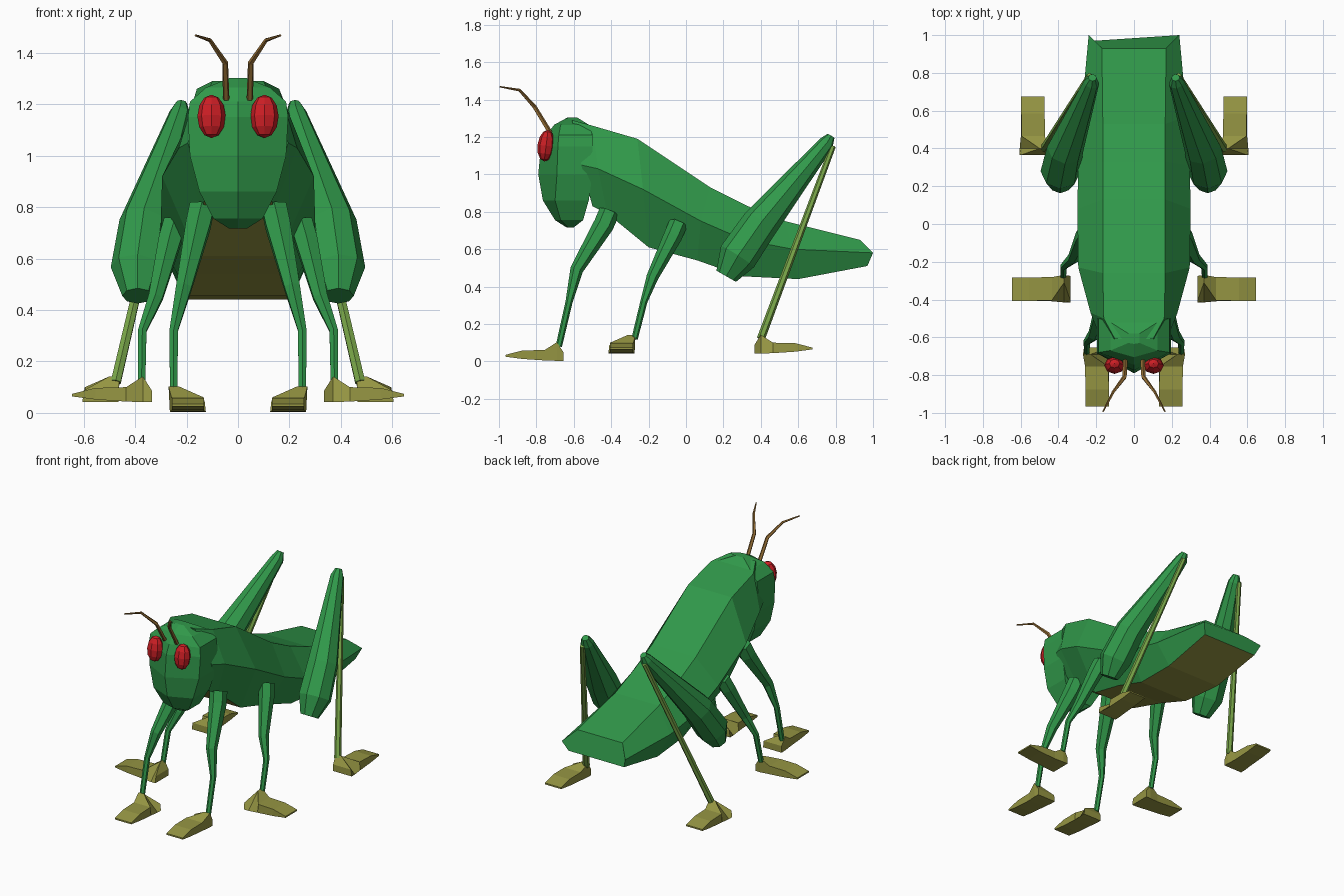
import bpy, bmesh, math
from mathutils import Vector, Matrix

if "Cube" in bpy.data.objects:
    bpy.data.objects.remove(bpy.data.objects["Cube"])


def mat(name, r, g, b):
    m = bpy.data.materials.new(name)
    m.diffuse_color = (r, g, b, 1)
    m.use_nodes = True
    m.node_tree.nodes["Principled BSDF"].inputs["Base Color"].default_value = m.diffuse_color
    return m


GREEN = mat("leaf green", 0.030, 0.315, 0.068)
SHIN = mat("light green", 0.19, 0.38, 0.065)
OLIVE = mat("olive", 0.30, 0.30, 0.055)
RED = mat("eye red", 0.60, 0.013, 0.018)
BROWN = mat("antenna brown", 0.30, 0.155, 0.035)


def finish(name, bm, mats, mirror=True):
    bmesh.ops.recalc_face_normals(bm, faces=bm.faces)
    me = bpy.data.meshes.new(name)
    bm.to_mesh(me)
    bm.free()
    ob = bpy.data.objects.new(name, me)
    bpy.context.collection.objects.link(ob)
    for m in mats:
        me.materials.append(m)
    if mirror:
        ob.modifiers.new("mirror", 'MIRROR').use_axis = (True, False, False)
    return ob


def loft(rings):
    """Skin a list of equal-length point rings and cap both ends."""
    bm = bmesh.new()
    vs = [[bm.verts.new(p) for p in r] for r in rings]
    n = len(vs[0])
    for a, b in zip(vs, vs[1:]):
        for i in range(n):
            j = (i + 1) % n
            bm.faces.new((a[i], a[j], b[j], b[i]))
    bm.faces.new(vs[0])
    bm.faces.new(vs[-1])
    return bm


def tube(name, pts, material, sides=6):
    """Tapered limb through (x, y, z, radius) points, mirrored in x."""
    rings = []
    for i, (x, y, z, r) in enumerate(pts):
        t = (Vector(pts[min(i + 1, len(pts) - 1)][:3]) - Vector(pts[max(i - 1, 0)][:3])).normalized()
        u = t.cross(Vector((1, 0, 0))).normalized()
        v = t.cross(u)
        angles = [2 * math.pi * k / sides for k in range(sides)]
        rings.append([Vector((x, y, z)) + r * (math.cos(a) * u + math.sin(a) * v) for a in angles])
    return finish(name, loft(rings), [material])


def foot(name, heel, angle):
    """Flat foot pointing along angle, with the ankle peak on its left side."""
    rot = Matrix.Translation(heel) @ Matrix.Rotation(math.radians(angle), 4, 'Z')
    # distance, bottom z, top z, bottom half width, top left, top right
    secs = [(0.00, 0.000, 0.045, 0.070, 0.070, -0.065),
            (0.035, 0.00, 0.100, 0.070, 0.075, 0.035),
            (0.10, 0.002, 0.058, 0.064, 0.064, -0.060),
            (0.22, 0.010, 0.055, 0.062, 0.062, -0.062),
            (0.31, 0.022, 0.032, 0.062, 0.062, -0.062)]
    rings = [[rot @ Vector(p) for p in ((d, w, zb), (d, l, zt), (d, r, zt), (d, -w, zb))]
             for d, zb, zt, w, l, r in secs]
    return finish(name, loft(rings), [OLIVE])


# body: hexagonal rings as (top y, z, w), (middle y, z, w), (bottom y, z, w)
body_rings = [((-0.61, 1.29, 0.10), (-0.56, 1.05, 0.195), (-0.50, 0.83, 0.13)),
              ((-0.50, 1.26, 0.16), (-0.47, 1.03, 0.23), (-0.42, 0.79, 0.14)),
              ((-0.26, 1.19, 0.165), (-0.23, 0.92, 0.295), (-0.20, 0.61, 0.16)),
              ((0.13, 0.93, 0.165), (0.08, 0.75, 0.30), (0.06, 0.54, 0.18)),
              ((0.33, 0.83, 0.165), (0.31, 0.65, 0.295), (0.30, 0.455, 0.19)),
              ((0.53, 0.75, 0.165), (0.57, 0.60, 0.28), (0.60, 0.44, 0.205)),
              ((0.93, 0.65, 0.17), (1.00, 0.58, 0.24), (0.97, 0.51, 0.21))]
rings = []
for t, m, b in body_rings:
    half = [(w, y, z) for y, z, w in (t, m, b)]
    rings.append(half + [(-x, y, z) for x, y, z in reversed(half)])
bm = loft(rings)
bm.normal_update()
bmesh.ops.recalc_face_normals(bm, faces=bm.faces)
for f in bm.faces:
    f.material_index = 1 if f.normal.z < -0.6 else 0   # belly
finish("body", bm, [GREEN, OLIVE], mirror=False)

# head: stacked rings as z, half width, keel y, cheek y, back y
head_rings = [(0.717, 0.035, -0.64, -0.63, -0.60),
              (0.755, 0.095, -0.70, -0.67, -0.55),
              (0.86, 0.15, -0.765, -0.70, -0.52),
              (1.00, 0.187, -0.790, -0.69, -0.50),
              (1.15, 0.195, -0.775, -0.685, -0.50),
              (1.21, 0.187, -0.745, -0.68, -0.50),
              (1.265, 0.125, -0.705, -0.67, -0.52),
              (1.303, 0.03, -0.635, -0.63, -0.58)]
finish("head", loft([[(0, k, z), (w, c, z), (w, b, z), (-w, b, z), (-w, c, z)]
                     for z, w, k, c, b in head_rings]), [GREEN], mirror=False)

# eyes
bm = bmesh.new()
bmesh.ops.create_uvsphere(bm, u_segments=8, v_segments=6, radius=1,
                          matrix=Matrix.Translation((0.103, -0.748, 1.153))
                          @ Matrix.Rotation(math.radians(-7), 4, 'X')
                          @ Matrix.Diagonal((0.055, 0.046, 0.085, 1)))
finish("eyes", bm, [RED])

# antennae
tube("antennae", [(0.046, -0.725, 1.22, 0.013), (0.05, -0.81, 1.36, 0.012),
                  (0.11, -0.89, 1.45, 0.008), (0.165, -0.995, 1.468, 0.004)], BROWN, 5)

# walking legs
tube("front_legs", [(0.14, -0.41, 0.80, 0.055), (0.155, -0.44, 0.73, 0.055),
                    (0.21, -0.585, 0.49, 0.035), (0.25, -0.625, 0.32, 0.019),
                    (0.25, -0.68, 0.08, 0.017)], GREEN)
tube("middle_legs", [(0.245, -0.04, 0.74, 0.05), (0.265, -0.07, 0.67, 0.05),
                     (0.32, -0.18, 0.45, 0.032), (0.372, -0.225, 0.32, 0.019),
                     (0.375, -0.275, 0.12, 0.017)], GREEN)

# jumping legs
tube("hind_thighs", [(0.39, 0.215, 0.455, 0.060), (0.39, 0.275, 0.56, 0.105),
                     (0.365, 0.395, 0.735, 0.098), (0.225, 0.75, 1.165, 0.042),
                     (0.22, 0.775, 1.205, 0.022)], GREEN, 8)
tube("hind_shins", [(0.235, 0.785, 1.15, 0.016), (0.475, 0.40, 0.12, 0.022)], SHIN)

# feet
foot("front_feet", (0.195, -0.655, 0.003), -90)
foot("middle_feet", (0.335, -0.345, 0.042), 0)
foot("hind_feet", (0.535, 0.365, 0.042), 90)
